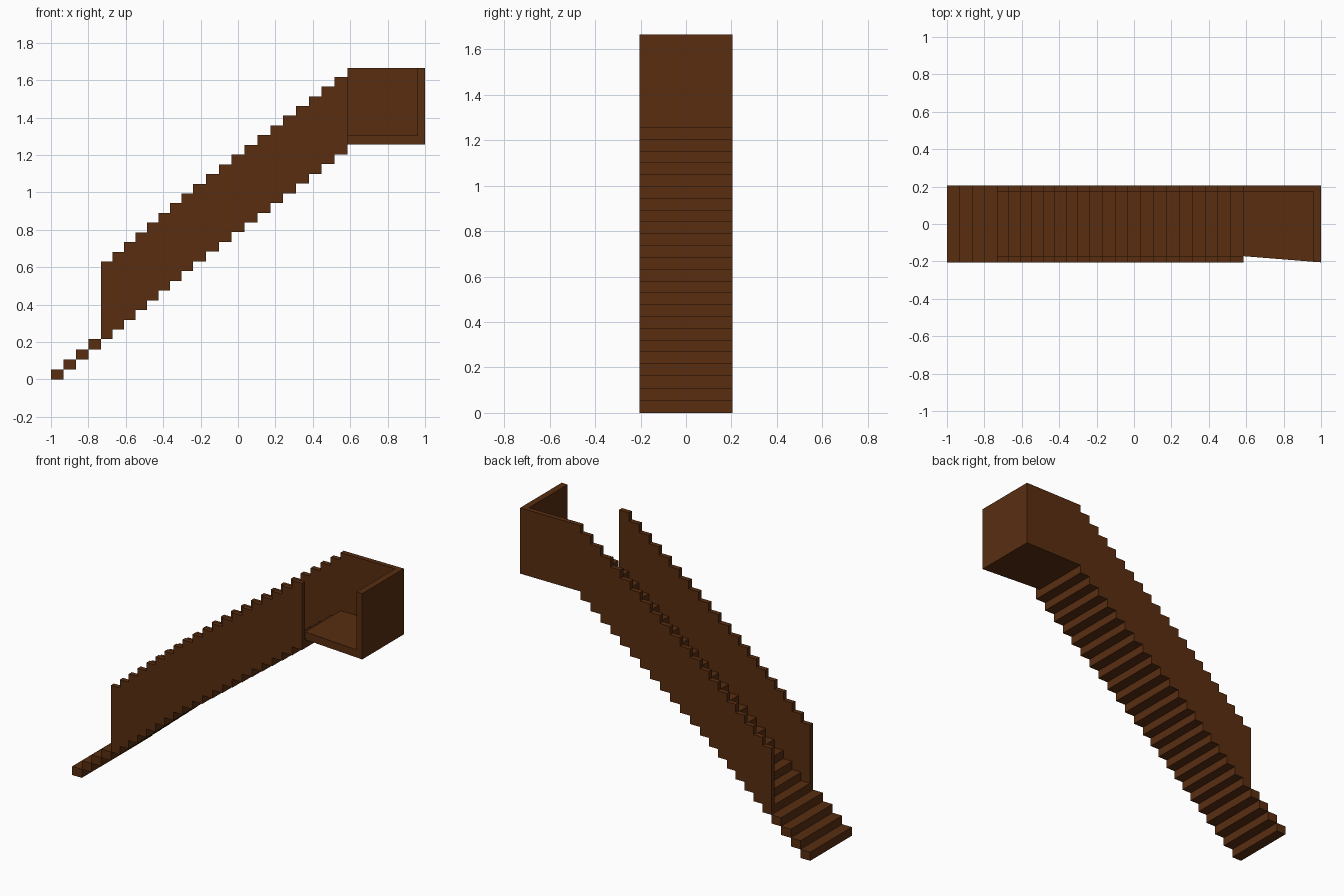
import bpy
import bmesh
from mathutils import Vector

cube = bpy.data.objects.get("Cube")
if cube:
    bpy.data.objects.remove(cube, do_unlink=True)

# One dark wood colour
wood = bpy.data.materials.new("dark_wood")
wood.use_nodes = True
colour = (0.10, 0.027, 0.0055, 1)
wood.diffuse_color = colour
wood.node_tree.nodes["Principled BSDF"].inputs["Base Color"].default_value = colour


def prism(name, outline, offset):
    """Extrude a flat outline of 3D points along an offset."""
    bm = bmesh.new()
    face = bm.faces.new([bm.verts.new(p) for p in outline])
    result = bmesh.ops.extrude_face_region(bm, geom=[face], use_keep_orig=True)
    moved = [g for g in result["geom"] if isinstance(g, bmesh.types.BMVert)]
    bmesh.ops.translate(bm, verts=moved, vec=Vector(offset))
    bmesh.ops.recalc_face_normals(bm, faces=bm.faces)
    mesh = bpy.data.meshes.new(name)
    bm.to_mesh(mesh)
    bm.free()
    mesh.materials.append(wood)
    obj = bpy.data.objects.new(name, mesh)
    bpy.context.collection.objects.link(obj)
    return obj


def spread(start, end, count):
    return [start + (end - start) * i / count for i in range(count)]


# Main dimensions
HALF, INNER = 0.205, 0.175
LAND_X, LAND_Z, TOP_Z = 0.585, 1.255, 1.665
WALL_H = 0.415
FREE = 4                      # steps below the side walls

# Step edges: foot, lower flight, upper flight
xs = spread(-1, -0.733, FREE) + spread(-0.733, -0.24, 8) + spread(-0.24, LAND_X, 12) + [LAND_X]
zs = spread(0, 0.215, FREE) + spread(0.215, LAND_Z, 20) + [LAND_Z]

# Steps
for i in range(len(xs) - 1):
    y = HALF if i < FREE else INNER
    x0, x1, z0, z1 = xs[i], xs[i + 1], zs[i], zs[i + 1]
    prism(f"step_{i + 1}", [(x0, -y, z0), (x1, -y, z0), (x1, -y, z1), (x0, -y, z1)], (0, 2 * y, 0))

# Stepped side walls
lower, upper = [], []
for i in range(FREE, len(xs) - 1):
    for x in (xs[i], xs[i + 1]):
        lower.append((x, zs[i]))
        upper.append((x, zs[i] + WALL_H))
landing_part = [(LAND_X, LAND_Z), (1, LAND_Z), (1, TOP_Z), (LAND_X, TOP_Z)]


def side_wall(name, y, middle):
    outline = lower + middle + upper[::-1]
    prism(name, [(x, y, z) for x, z in outline], (0, HALF - INNER, 0))


side_wall("front_wall", -HALF, [])
side_wall("back_wall", INNER, landing_part)

# Landing floor with a slightly slanted open front edge
END_X, END_Y = 0.96, -0.202
floor = [(LAND_X, -0.172), (END_X, END_Y), (END_X, INNER), (LAND_X, INNER)]
prism("landing_floor", [(x, y, LAND_Z) for x, y in floor], (0, 0, 0.048))

# Landing end wall
end = [(END_X, END_Y), (1, -HALF), (1, INNER), (END_X, INNER)]
prism("landing_end_wall", [(x, y, LAND_Z) for x, y in end], (0, 0, TOP_Z - LAND_Z))
